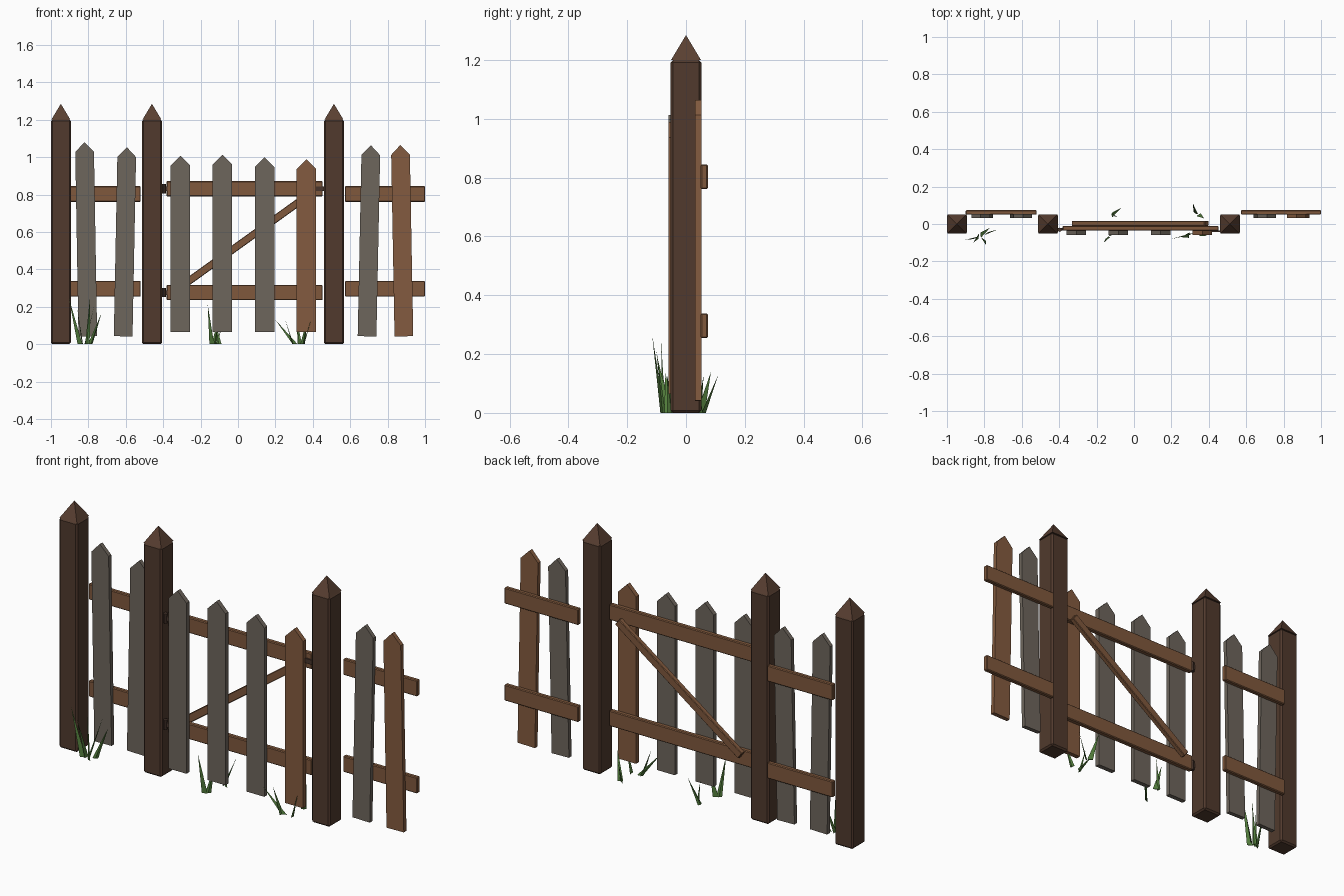
import bpy, bmesh, math
from mathutils import Vector, Matrix

if "Cube" in bpy.data.objects:
    bpy.data.objects.remove(bpy.data.objects["Cube"])


def material(name, col):
    m = bpy.data.materials.new(name)
    m.diffuse_color = (*col, 1)
    m.use_nodes = True
    m.node_tree.nodes["Principled BSDF"].inputs["Base Color"].default_value = m.diffuse_color
    return m


POST = material("dark post wood", (0.082, 0.042, 0.026))
CAP = material("cap wood", (0.100, 0.050, 0.031))
GREY = material("weathered grey wood", (0.155, 0.132, 0.108))
BROWN = material("brown wood", (0.230, 0.105, 0.050))
RAIL = material("rail wood", (0.215, 0.098, 0.046))
IRON = material("rusty iron", (0.065, 0.036, 0.025))
GRASS = material("grass green", (0.085, 0.205, 0.045))


def finish(name, bm, mat):
    bmesh.ops.recalc_face_normals(bm, faces=bm.faces)
    me = bpy.data.meshes.new(name)
    bm.to_mesh(me)
    bm.free()
    me.materials.append(mat)
    ob = bpy.data.objects.new(name, me)
    bpy.context.collection.objects.link(ob)
    return ob


def box(name, lo, hi, mat, bevel=0.0, tilt=0.0):
    """Box between two corners, optionally bevelled and tilted about y."""
    lo, hi = Vector(lo), Vector(hi)
    bm = bmesh.new()
    bmesh.ops.create_cube(bm, size=1)
    bmesh.ops.scale(bm, vec=hi - lo, verts=bm.verts)
    if bevel:
        bmesh.ops.bevel(bm, geom=list(bm.edges), offset=bevel, segments=1, affect='EDGES')
    ob = finish(name, bm, mat)
    ob.location = (lo + hi) / 2
    ob.rotation_euler.y = tilt
    return ob


def picket(name, x_bottom, x_top, z0, z1, y0, y1, mat, w=0.1):
    """Pointed board leaning from x_bottom to x_top."""
    h = math.hypot(z1 - z0, x_top - x_bottom)
    outline = [(-w/2, 0), (w/2, 0), (w/2, h - 0.052), (0.012, h), (-0.012, h), (-w/2, h - 0.052)]
    outline[3:5] = [(0, h)]
    bm = bmesh.new()
    f = bm.faces.new([bm.verts.new((x, y0, z)) for x, z in outline])
    ext = bmesh.ops.extrude_face_region(bm, geom=[f])
    moved = [g for g in ext["geom"] if isinstance(g, bmesh.types.BMVert)]
    bmesh.ops.translate(bm, vec=(0, y1 - y0, 0), verts=moved)
    ob = finish(name, bm, mat)
    ob.location = (x_bottom, 0, z0)
    ob.rotation_euler.y = math.atan2(x_top - x_bottom, z1 - z0)


# Posts with pyramid caps
for i, x in enumerate((-0.947, -0.460, 0.513)):
    box(f"post_{i}", (x - 0.053, -0.052, 0), (x + 0.053, 0.052, 1.2), POST, 0.008)
    bm = bmesh.new()
    bmesh.ops.create_cone(bm, cap_ends=True, segments=4, radius1=0.051 * math.sqrt(2),
                          radius2=0, depth=0.085,
                          matrix=Matrix.Rotation(math.pi / 4, 4, 'Z'))
    finish(f"post_cap_{i}", bm, CAP).location = (x, 0, 1.2425)

# Side fence rails
for side, xa, xb in (("left", -0.90, -0.52), ("right", 0.572, 1.0)):
    for level, z in (("lower", 0.296), ("upper", 0.803)):
        box(f"{side}_{level}_rail", (xa, 0.05, z - 0.042), (xb, 0.074, z + 0.042), RAIL, 0.004)

# Side fence pickets
for i, (xb, xt, top, mat) in enumerate((
        (-0.803, -0.821, 1.08, GREY), (-0.614, -0.594, 1.053, GREY),
        (0.690, 0.711, 1.063, GREY), (0.887, 0.868, 1.065, BROWN))):
    picket(f"fence_picket_{i}", xb, xt, 0.042, top, 0.031, 0.053, mat)

# Gate pickets, rails and brace
for i, (x, top, mat) in enumerate(((-0.308, 1.008, GREY), (-0.083, 1.013, GREY),
                                   (0.142, 0.999, GREY), (0.366, 0.989, BROWN))):
    picket(f"gate_picket_{i}", x, x, 0.065, top, -0.060, -0.036, mat, 0.104)
for level, z in (("lower", 0.276), ("upper", 0.831)):
    box(f"gate_{level}_rail", (-0.382, -0.036, z - 0.041), (0.452, -0.010, z + 0.041), RAIL, 0.004)
    # Hinge: knuckle and strap against the post
    box(f"{level}_hinge_strap", (-0.41, -0.036, z - 0.012), (-0.37, -0.022, z + 0.012), IRON)
    bm = bmesh.new()
    bmesh.ops.create_cone(bm, cap_ends=True, segments=8, radius1=0.011, radius2=0.011, depth=0.05)
    finish(f"{level}_hinge_pin", bm, IRON).location = (-0.397, -0.031, z)
box("gate_brace", (0.033 - 0.438, -0.010, 0.53), (0.033 + 0.438, 0.016, 0.57), RAIL, 0.003,
    -math.radians(35.7))
box("gate_latch", (0.418, -0.044, 0.819), (0.466, -0.034, 0.843), IRON)

# Grass blades: base x, base y, tip x, tip y, tip z
clumps = {
    "left": [(-0.845, -0.075, -0.905, -0.085, 0.25), (-0.83, -0.065, -0.86, -0.10, 0.20),
             (-0.805, -0.08, -0.79, -0.115, 0.265), (-0.79, -0.05, -0.73, -0.03, 0.165),
             (-0.82, -0.06, -0.77, -0.02, 0.20)],
    "middle": [(-0.14, -0.075, -0.162, -0.10, 0.21), (-0.115, 0.05, -0.07, 0.085, 0.14),
               (-0.10, 0.045, -0.125, 0.06, 0.13), (-0.13, -0.06, -0.10, -0.05, 0.15)],
    "right": [(0.305, -0.055, 0.20, -0.08, 0.13), (0.295, -0.06, 0.25, -0.07, 0.14),
              (0.33, 0.06, 0.315, 0.11, 0.13), (0.345, 0.05, 0.375, 0.03, 0.15),
              (0.35, -0.05, 0.39, -0.065, 0.13)],
}
for name, blades in clumps.items():
    bm = bmesh.new()
    for i, (x, y, tx, ty, tz) in enumerate(blades):
        a = i * 1.1 + 0.4
        side = Vector((math.cos(a), math.sin(a), 0)) * 0.014
        thick = Vector((-math.sin(a), math.cos(a), 0)) * 0.005
        base = Vector((x, y, 0))
        v = [bm.verts.new(p) for p in (base - side, base + side, base + thick, (tx, ty, tz))]
        for tri in ((0, 1, 2), (0, 1, 3), (1, 2, 3), (2, 0, 3)):
            bm.faces.new([v[k] for k in tri])
    finish(f"{name}_grass", bm, GRASS)
